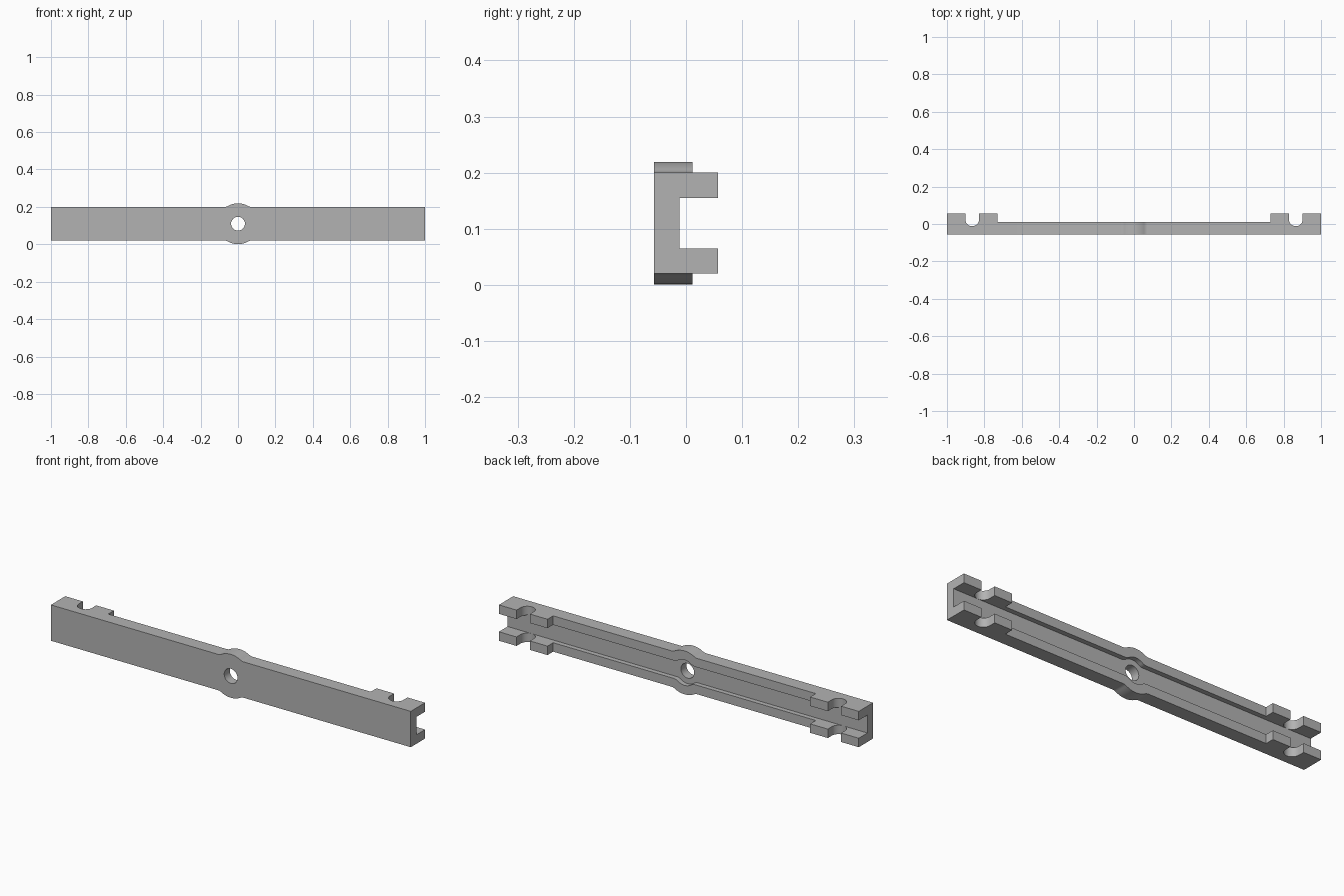
import bpy
import bmesh
import math

old = bpy.data.objects.get("Cube")
if old:
    bpy.data.objects.remove(old, do_unlink=True)

MID = 0.11              # height of the long axis
FRONT, FLOOR, RIM, BACK = -0.057, -0.012, 0.012, 0.057

grey = bpy.data.materials.new("plain grey")
grey.use_nodes = True
grey.diffuse_color = (0.45, 0.45, 0.45, 1)
grey.node_tree.nodes["Principled BSDF"].inputs["Base Color"].default_value = grey.diffuse_color


def prism(name, outline, low, high, axis):
    """Extrude a 2D outline along y (outline is x, z) or z (outline is x, y)."""
    bm = bmesh.new()
    place = (lambda u, v: (u, low, v)) if axis == "y" else (lambda u, v: (u, v, low))
    face = bm.faces.new([bm.verts.new(place(u, v)) for u, v in outline])
    top = bmesh.ops.extrude_face_region(bm, geom=[face])["geom"]
    step = (0, high - low, 0) if axis == "y" else (0, 0, high - low)
    bmesh.ops.translate(bm, vec=step, verts=[g for g in top if isinstance(g, bmesh.types.BMVert)])
    bmesh.ops.recalc_face_normals(bm, faces=bm.faces)
    mesh = bpy.data.meshes.new(name)
    bm.to_mesh(mesh)
    bm.free()
    mesh.materials.append(grey)
    obj = bpy.data.objects.new(name, mesh)
    bpy.context.collection.objects.link(obj)
    return obj


def arc(cx, cy, radius, start, end, steps):
    angles = [math.radians(start + (end - start) * i / steps) for i in range(steps + 1)]
    return [(cx + radius * math.cos(a), cy + radius * math.sin(a)) for a in angles]


def bulged_bar(half_length, half_height, radius, fillet=0.04):
    """Long rectangle whose top and bottom swell round the centre, with blended corners."""
    fx = math.sqrt((radius + fillet) ** 2 - (half_height + fillet) ** 2)
    lean = math.degrees(math.atan2(half_height + fillet, fx))
    top = [(half_length, half_height)]
    top += arc(fx, half_height + fillet, fillet, 270, 180 + lean, 6)
    top += arc(0, 0, radius, lean, 180 - lean, 24)[1:-1]
    top += arc(-fx, half_height + fillet, fillet, 360 - lean, 270, 6)
    top += [(-half_length, half_height)]
    return [(x, MID + z) for x, z in top + [(-x, -z) for x, z in top]]


def cut(target, cutter, operation="DIFFERENCE"):
    mod = target.modifiers.new(cutter.name, "BOOLEAN")
    mod.operation = operation
    mod.solver = "EXACT"
    mod.object = cutter
    cutter.hide_render = True
    bpy.context.view_layer.objects.active = target
    bpy.ops.object.modifier_apply(modifier=mod.name)
    bpy.data.objects.remove(cutter, do_unlink=True)


# Main bar with its round centre boss
bar = prism("channel_bar", bulged_bar(1, 0.09, 0.109), FRONT, RIM, "y")

# Raised clamp blocks with U notches at both ends
for side in (-1, 1):
    u_notch = [(0.902, BACK)] + arc(0.865, 0.025, 0.037, 0, -180, 20) + [(0.828, BACK)]
    outline = [(1, FRONT), (1, BACK)] + u_notch + [(0.73, BACK), (0.73, FRONT)]
    block = prism("end_block", [(side * x, y) for x, y in outline], MID - 0.09, MID + 0.09, "z")
    # Clear the bar here so the notch reaches below the rim
    s = sorted((side * 0.73, side * 1.1))
    room = prism("end_room", [(s[0], 0), (s[1], 0), (s[1], 0.3), (s[0], 0.3)], FRONT - 0.1, BACK, "y")
    cut(bar, room)
    cut(bar, block, "UNION")

# Channel along the back, widened round the hole, then the pivot hole
cut(bar, prism("channel_cutter", bulged_bar(1.1, 0.045, 0.064), FLOOR, BACK + 0.1, "y"))
cut(bar, prism("hole_cutter", arc(0, MID, 0.037, 0, 348.75, 31), FRONT - 0.1, BACK, "y"))

bpy.ops.object.select_all(action="DESELECT")
bar.select_set(True)
bpy.context.view_layer.objects.active = bar
bpy.ops.object.shade_smooth_by_angle(angle=math.radians(30))
